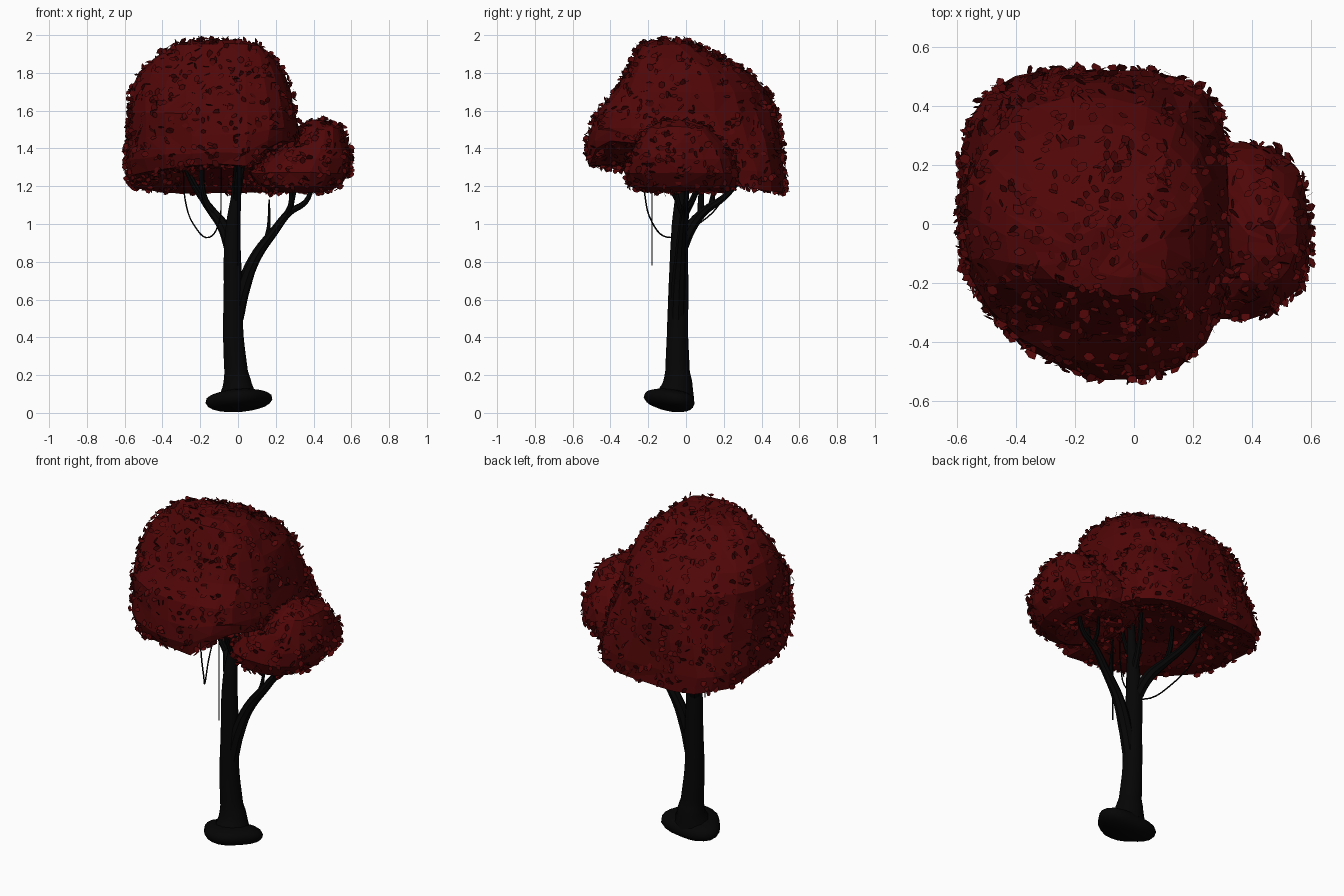
import bpy, bmesh, math, random
from mathutils import Vector

random.seed(7)
cube = bpy.data.objects.get("Cube")
if cube:
    bpy.data.objects.remove(cube, do_unlink=True)


def material(name, colour):
    m = bpy.data.materials.new(name)
    m.use_nodes = True
    m.diffuse_color = colour
    m.node_tree.nodes["Principled BSDF"].inputs["Base Color"].default_value = colour
    return m


RED = material("dark_red_foliage", (0.08, 0.0018, 0.0022, 1))
BARK = material("black_bark", (0.0015, 0.0015, 0.0015, 1))


def finish(bm, name, mat):
    mesh = bpy.data.meshes.new(name)
    bm.to_mesh(mesh)
    bm.free()
    mesh.materials.append(mat)
    ob = bpy.data.objects.new(name, mesh)
    bpy.context.collection.objects.link(ob)
    return ob


def power(v, e):
    return math.copysign(abs(v) ** e, v)


def clamp(v):
    return min(1, max(0, v))


def crown(name, rings, lift, shape, skew, segments=22):
    """Loft rings of (z, x0, x1, y0, y1); skew moves the front tip sideways."""
    bm = bmesh.new()
    loops = []
    for z, x0, x1, y0, y1 in rings:
        front, back = shape(z)
        loop = []
        for i in range(segments):
            a = math.tau * i / segments
            c, s = math.cos(a), math.sin(a)
            e = back if s > 0 else front
            x = (x0 + x1) / 2 + (x1 - x0) / 2 * power(c, e) + skew * min(0, s) ** 2
            y = (y0 + y1) / 2 + (y1 - y0) / 2 * power(s, e)
            p = Vector((x, y, z + lift(x, y, z)))
            p += Vector([random.uniform(-0.006, 0.006) for _ in range(3)])
            loop.append(bm.verts.new(p))
        loops.append(loop)
    for a, b in zip(loops, loops[1:]):
        for i in range(segments):
            j = (i + 1) % segments
            bm.faces.new((a[i], b[i], b[j], a[j]))
    bm.faces.new(loops[0])
    bm.faces.new(loops[-1][::-1])
    bmesh.ops.triangulate(bm, faces=bm.faces[:])
    bmesh.ops.recalc_face_normals(bm, faces=bm.faces[:])
    return finish(bm, name, RED)


def leaves(name, host, count):
    """Scatter small pointed leaves over the host surface."""
    bm = bmesh.new()
    polys = list(host.data.polygons)
    verts = host.data.vertices
    picks = random.choices(polys, weights=[p.area for p in polys], k=count)
    outline = ((-0.5, 0), (-0.2, 0.36), (0.2, 0.33), (0.55, 0), (0.15, -0.36), (-0.25, -0.3))
    for p in picks:
        a, b, c = (verts[i].co for i in p.vertices)
        u, v = random.random(), random.random()
        if u + v > 1:
            u, v = 1 - u, 1 - v
        spot = a + (b - a) * u + (c - a) * v + p.normal * random.uniform(0.002, 0.014)
        rand = Vector([random.gauss(0, 1) for _ in range(3)]).normalized()
        n = (p.normal + rand * 0.95).normalized()
        t = n.orthogonal().normalized()
        s = n.cross(t)
        ang = random.uniform(0, math.tau)
        t, s = t * math.cos(ang) + s * math.sin(ang), s * math.cos(ang) - t * math.sin(ang)
        size = random.uniform(0.032, 0.048)
        bm.faces.new([bm.verts.new(spot + (t * x + s * y) * size) for x, y in outline])
    return finish(bm, name, RED)


def limb(name, points, sides=2):
    """Tapered tube through points of (x, y, z, radius)."""
    cu = bpy.data.curves.new(name, "CURVE")
    cu.dimensions = "3D"
    cu.bevel_depth = 1
    cu.bevel_resolution = sides
    cu.resolution_u = 5
    cu.use_fill_caps = True
    sp = cu.splines.new("BEZIER")
    sp.bezier_points.add(len(points) - 1)
    for bp, (x, y, z, r) in zip(sp.bezier_points, points):
        bp.co = (x, y, z)
        bp.radius = r
        bp.handle_left_type = bp.handle_right_type = "AUTO"
    cu.materials.append(BARK)
    ob = bpy.data.objects.new(name, cu)
    bpy.context.collection.objects.link(ob)
    bpy.ops.object.select_all(action="DESELECT")
    ob.select_set(True)
    bpy.context.view_layer.objects.active = ob
    bpy.ops.object.convert(target="MESH")
    bpy.ops.object.shade_smooth_by_angle(angle=math.radians(40))


# Main crown: underside slopes down to the back and arches up over the small crown
def main_lift(x, y, z):
    w = clamp((1.52 - z) / 0.25)
    arch = min(0.15, 0.9 * max(0, x - 0.05)) * clamp((0.22 - y) / 0.35)
    return w * (arch - 0.14 * y)


# Square back corners at the rim, rounder higher up
def main_shape(z):
    t = clamp((z - 1.36) / 0.25)
    return 0.97 - 0.17 * t, 0.55 + 0.37 * t


main = crown("main_crown", [
    (1.97, -0.22, 0.00, -0.18, -0.01),
    (1.95, -0.33, 0.11, -0.24, 0.06),
    (1.88, -0.44, 0.19, -0.28, 0.20),
    (1.80, -0.53, 0.245, -0.32, 0.34),
    (1.70, -0.57, 0.28, -0.38, 0.43),
    (1.59, -0.575, 0.30, -0.48, 0.48),
    (1.45, -0.58, 0.33, -0.515, 0.505),
    (1.32, -0.595, 0.335, -0.535, 0.525),
    (1.24, -0.58, 0.33, -0.52, 0.525),
    (1.25, -0.49, 0.25, -0.42, 0.43),
    (1.32, -0.32, 0.10, -0.22, 0.24)], main_lift, main_shape, 0.1)
leaves("main_crown_leaves", main, 1300)

# Small side crown
small = crown("side_crown", [
    (1.55, 0.39, 0.49, -0.13, 0.00),
    (1.51, 0.33, 0.55, -0.20, 0.12),
    (1.43, 0.27, 0.58, -0.27, 0.20),
    (1.35, 0.15, 0.60, -0.31, 0.26),
    (1.27, 0.06, 0.595, -0.33, 0.285),
    (1.20, 0.10, 0.54, -0.30, 0.26),
    (1.17, 0.16, 0.46, -0.22, 0.19),
    (1.20, 0.24, 0.38, -0.10, 0.08)], lambda x, y, z: 0, lambda z: (0.9, 0.78), 0, 18)
leaves("side_crown_leaves", small, 420)

# Trunk with flared foot
limb("trunk", [
    (0.0, -0.055, 0.09, 0.1), (-0.003, -0.045, 0.15, 0.08), (-0.01, -0.045, 0.22, 0.065),
    (-0.025, -0.045, 0.42, 0.056), (-0.025, -0.04, 0.65, 0.053), (-0.03, -0.037, 0.85, 0.047),
    (-0.025, -0.035, 1.0, 0.04), (-0.01, -0.03, 1.15, 0.028), (0.0, -0.03, 1.36, 0.02)], 3)

# Branches
limb("left_back_branch", [
    (-0.035, -0.03, 0.86, 0.035), (-0.08, 0.03, 0.99, 0.032), (-0.14, 0.1, 1.07, 0.024),
    (-0.19, 0.2, 1.14, 0.018), (-0.25, 0.3, 1.25, 0.012)])
limb("left_back_twig", [(-0.13, 0.08, 1.05, 0.02), (-0.18, 0.08, 1.15, 0.015), (-0.19, 0.1, 1.33, 0.01)])
limb("left_outer_twig", [(-0.16, 0.13, 1.09, 0.016), (-0.23, 0.15, 1.19, 0.012), (-0.29, 0.17, 1.31, 0.008)])
limb("right_branch", [
    (-0.01, -0.045, 0.5, 0.04), (0.03, -0.04, 0.67, 0.038), (0.09, -0.03, 0.82, 0.031),
    (0.19, -0.02, 0.96, 0.024), (0.27, -0.01, 1.06, 0.019), (0.36, 0.0, 1.12, 0.014),
    (0.40, 0.01, 1.23, 0.01)])
limb("right_inner_twig", [(0.25, -0.01, 1.04, 0.016), (0.28, -0.04, 1.11, 0.013), (0.27, -0.06, 1.24, 0.009)])
limb("right_outer_twig", [(0.28, -0.01, 1.07, 0.014), (0.29, 0.04, 1.13, 0.011), (0.32, 0.08, 1.24, 0.008)])
limb("right_spur", [(0.15, -0.02, 0.9, 0.018), (0.163, 0.0, 0.99, 0.01), (0.165, 0.02, 1.13, 0.004)])
limb("upper_back_twig", [(-0.02, -0.02, 1.03, 0.022), (0.0, 0.04, 1.14, 0.016), (0.03, 0.1, 1.33, 0.01)])
limb("upper_front_twig", [(-0.01, -0.03, 1.1, 0.018), (-0.01, -0.08, 1.2, 0.013), (-0.02, -0.13, 1.36, 0.008)])

# Hanging vines
limb("looping_vine", [
    (-0.29, 0.22, 1.3, 0.004), (-0.28, 0.19, 1.13, 0.004), (-0.23, 0.05, 0.99, 0.004),
    (-0.15, -0.1, 0.93, 0.004), (-0.1, -0.18, 1.01, 0.004), (-0.09, -0.22, 1.17, 0.004),
    (-0.09, -0.23, 1.34, 0.004)], 1)
limb("straight_vine", [(0.0, -0.18, 1.36, 0.004), (0.0, -0.18, 0.78, 0.004)], 1)

# Three-lobed root mound, lower and deeper toward the back
bm = bmesh.new()
bmesh.ops.create_icosphere(bm, subdivisions=3, radius=1)
for v in bm.verts:
    x, y, z = v.co
    r = 1 + 0.1 * math.cos(3 * math.atan2(y, x) - math.pi / 2)
    taper = 1 + 0.2 * min(0, z)
    v.co = (0.005 + 0.172 * x * r * taper, -0.076 + 0.135 * y * r * taper,
            0.066 + 0.059 * power(z, 0.7) + 0.01 * x - 0.016 * y)
mound = finish(bm, "root_mound", BARK)
for p in mound.data.polygons:
    p.use_smooth = True
